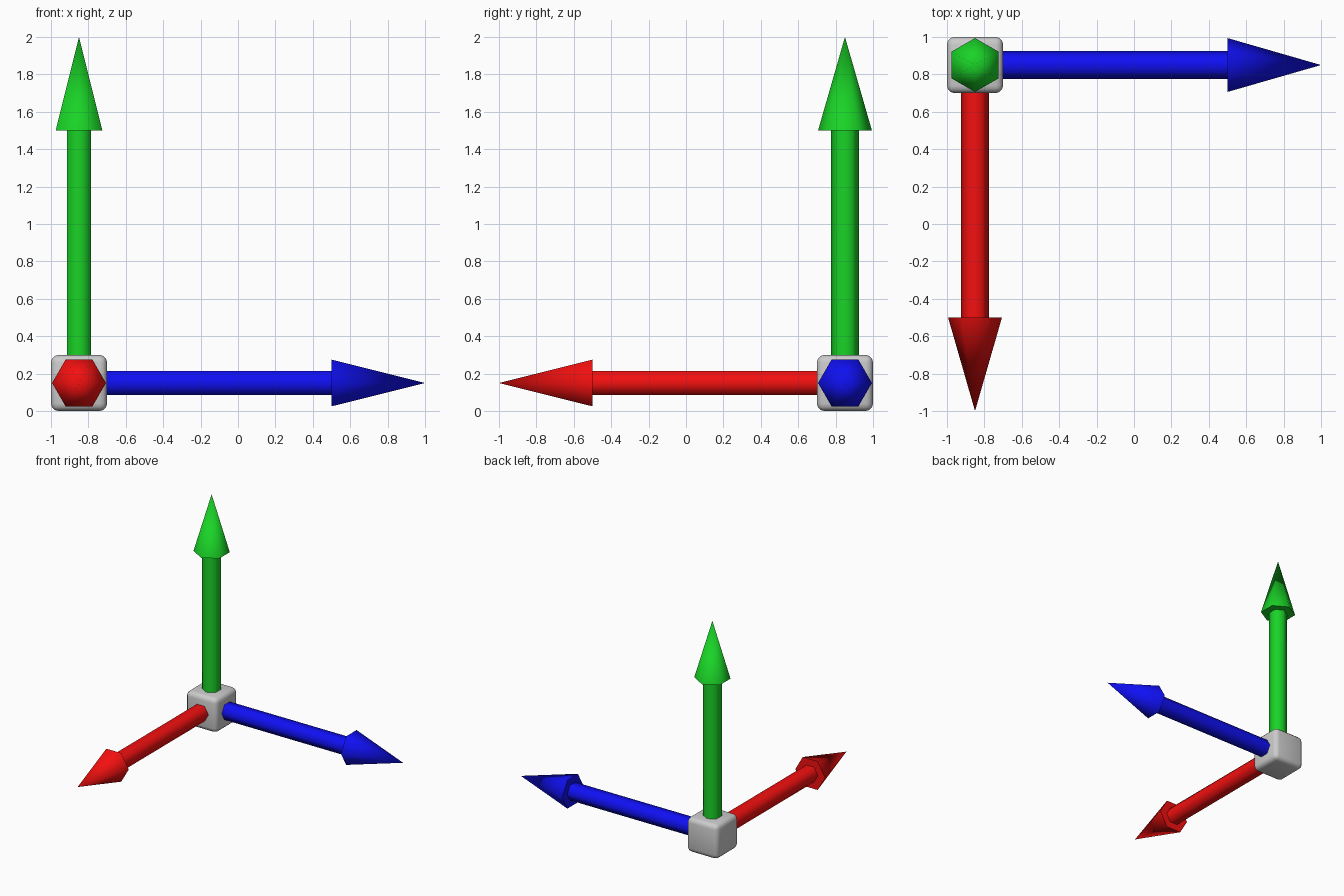
import bpy, bmesh
from math import cos, sin, pi, radians
from mathutils import Vector

if "Cube" in bpy.data.objects:
    bpy.data.objects.remove(bpy.data.objects["Cube"])

ORIGIN = Vector((-0.85, 0.85, 0.15))


def material(name, rgb):
    mat = bpy.data.materials.new(name)
    mat.diffuse_color = (*rgb, 1)
    mat.use_nodes = True
    mat.node_tree.nodes["Principled BSDF"].inputs["Base Color"].default_value = mat.diffuse_color
    return mat


def make_object(name, bm, mat=None, angle=65):
    bmesh.ops.recalc_face_normals(bm, faces=bm.faces)
    mesh = bpy.data.meshes.new(name)
    bm.to_mesh(mesh)
    bm.free()
    obj = bpy.data.objects.new(name, mesh)
    bpy.context.collection.objects.link(obj)
    if mat:
        mesh.materials.append(mat)
    bpy.ops.object.select_all(action='DESELECT')
    obj.select_set(True)
    bpy.context.view_layer.objects.active = obj
    bpy.ops.object.shade_smooth_by_angle(angle=radians(angle))
    return obj


def hexagon(bm, axis, corner, distance, radius):
    # six-sided ring around the axis, with a corner along the given direction
    side = axis.cross(corner)
    return [bm.verts.new(ORIGIN + axis * distance
                         + (corner * cos(i * pi / 3) + side * sin(i * pi / 3)) * radius)
            for i in range(6)]


def arrow(name, axis, corner, mat):
    axis, corner = Vector(axis), Vector(corner)

    # shaft
    bm = bmesh.new()
    a = hexagon(bm, axis, corner, 0.13, 0.075)
    b = hexagon(bm, axis, corner, 1.35, 0.075)
    for i in range(6):
        j = (i + 1) % 6
        bm.faces.new((a[i], a[j], b[j], b[i]))
    bm.faces.new(a)
    bm.faces.new(b)
    make_object(name + "_shaft", bm, mat)

    # pointed head
    bm = bmesh.new()
    base = hexagon(bm, axis, corner, 1.35, 0.144)
    tip = bm.verts.new(ORIGIN + axis * 1.85)
    for i in range(6):
        bm.faces.new((base[i], base[(i + 1) % 6], tip))
    bm.faces.new(base)
    make_object(name + "_head", bm, mat)


# rounded corner cube
bm = bmesh.new()
bmesh.ops.create_cube(bm, size=0.3)
bmesh.ops.translate(bm, verts=bm.verts, vec=ORIGIN)
bmesh.ops.bevel(bm, geom=bm.edges[:], offset=0.04, segments=3,
                profile=0.5, affect='EDGES')
make_object("origin_cube", bm)

# three axis arrows
arrow("right_arrow", (1, 0, 0), (0, 1, 0), material("blue", (0.005, 0.005, 0.9)))
arrow("front_arrow", (0, -1, 0), (1, 0, 0), material("red", (0.9, 0.005, 0.005)))
arrow("up_arrow", (0, 0, 1), (0, 1, 0), material("green", (0.01, 0.65, 0.02)))
